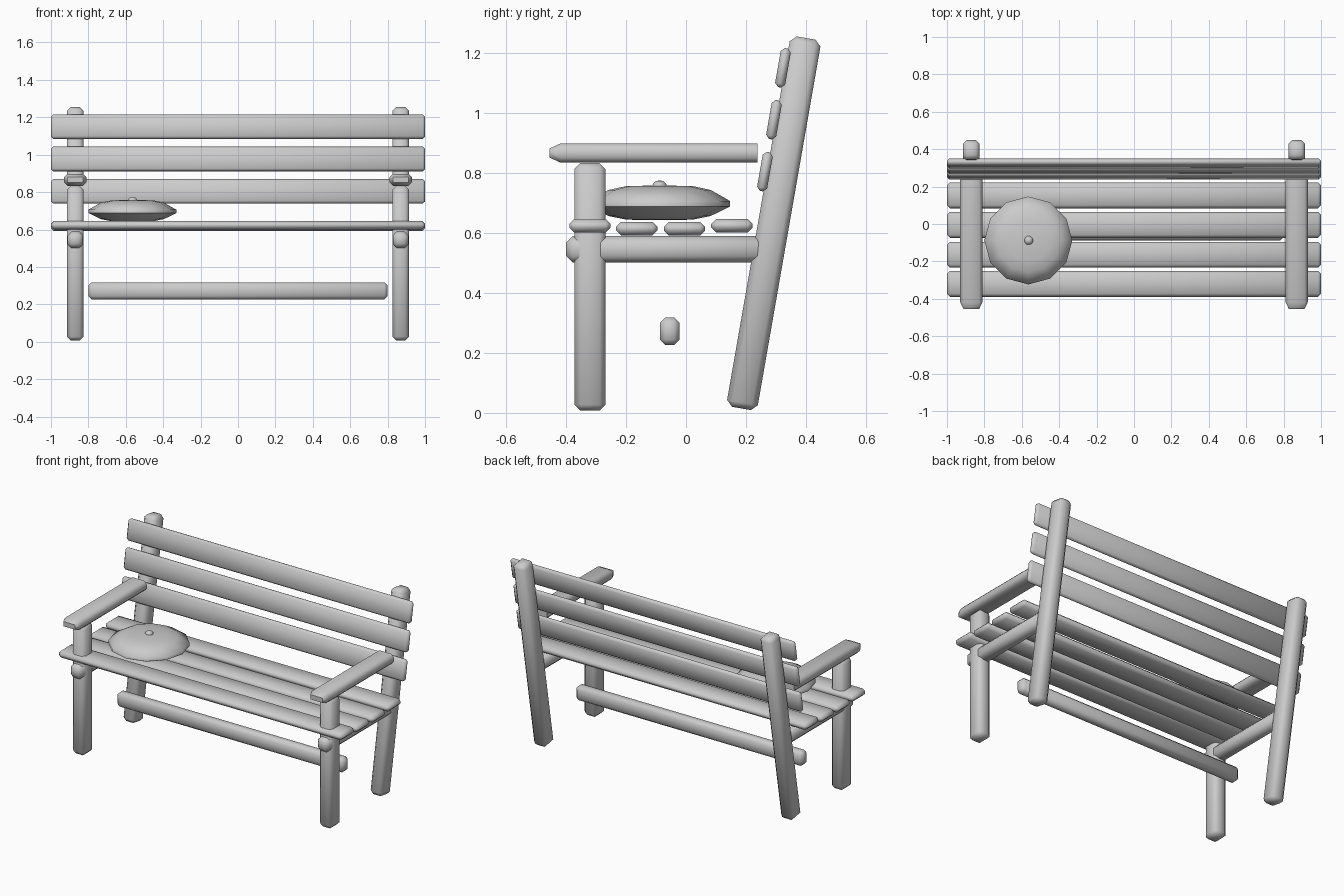
import bpy, bmesh, math
from mathutils import Vector

old = bpy.data.objects.get("Cube")
if old:
    bpy.data.objects.remove(old, do_unlink=True)

GREY = (0.6, 0.6, 0.6, 1)
mat = bpy.data.materials.new("plain grey")
mat.use_nodes = True
mat.diffuse_color = GREY
mat.node_tree.nodes["Principled BSDF"].inputs["Base Color"].default_value = GREY


def finish(name, bm, centre, tilt=0, angle=50):
    """Turn a bmesh into a shaded object."""
    bmesh.ops.recalc_face_normals(bm, faces=bm.faces)
    mesh = bpy.data.meshes.new(name)
    bm.to_mesh(mesh)
    bm.free()
    ob = bpy.data.objects.new(name, mesh)
    bpy.context.collection.objects.link(ob)
    mesh.materials.append(mat)
    ob.location = centre
    ob.rotation_euler.x = tilt
    bpy.ops.object.select_all(action='DESELECT')
    ob.select_set(True)
    bpy.context.view_layer.objects.active = ob
    bpy.ops.object.shade_smooth_by_angle(angle=math.radians(angle))
    return ob


def plank(name, centre, size, bevel, tilt=0, nose=False):
    """Chamfered timber; a nose also tapers the front end."""
    bm = bmesh.new()
    bmesh.ops.create_cube(bm, size=1)
    bmesh.ops.scale(bm, vec=size, verts=bm.verts)
    edges = bm.edges[:]
    if nose:
        back = size[1] / 2 - 0.001
        edges = [e for e in edges if not all(v.co.y > back for v in e.verts)]
    bmesh.ops.bevel(bm, geom=edges, offset=bevel, segments=1, affect='EDGES')
    if nose:
        for v in bm.verts:
            if v.co.y < -size[1] / 2 + bevel * 1.5 and v.co.y > -size[1] / 2 + bevel / 2:
                v.co.y += 0.02
    return finish(name, bm, centre, tilt)


def lathe(name, centre, profile, sides):
    """Spin a radius/height profile about the vertical axis."""
    bm = bmesh.new()
    verts = [bm.verts.new((r, 0, z)) for r, z in profile]
    edges = [bm.edges.new(pair) for pair in zip(verts, verts[1:])]
    bmesh.ops.spin(bm, geom=verts + edges, cent=(0, 0, 0), axis=(0, 0, 1),
                   angle=math.tau, steps=sides)
    bmesh.ops.remove_doubles(bm, verts=bm.verts, dist=0.0005)
    return finish(name, bm, centre, angle=60)


LEAN = math.radians(-9.9)

# End frames, the same on both sides
for side, x in (("left", 0.87), ("right", -0.87)):
    plank(f"{side}_front_leg", (x, -0.32, 0.42), (0.09, 0.104, 0.825), 0.02)
    plank(f"{side}_back_leg", (x, 0.2925, 0.632), (0.09, 0.104, 1.253), 0.02, LEAN)
    plank(f"{side}_seat_rail", (x, -0.07, 0.545), (0.085, 0.66, 0.088), 0.022)
    plank(f"{side}_armrest", (x, -0.108, 0.866), (0.118, 0.694, 0.064), 0.017, nose=True)

# Seat slats
for i, (y, z) in enumerate(((-0.32, 0.623), (-0.164, 0.614), (-0.005, 0.614), (0.153, 0.624))):
    plank(f"seat_slat_{i + 1}", (0, y, z), (2, 0.138, 0.044), 0.016)

# Leaning back slats
for i in range(3):
    plank(f"back_slat_{i + 1}", (0, 0.263 + 0.03 * i, 0.804 + 0.173 * i),
          (2, 0.034, 0.132), 0.012, LEAN)

# Low stretcher between the ends
plank("stretcher", (0, -0.054, 0.272), (1.6, 0.066, 0.092), 0.018)

# Round cushion with its button
lathe("cushion", (-0.565, -0.088, 0.64),
      ((0, 0.118), (0.11, 0.116), (0.17, 0.103), (0.235, 0.066),
       (0.235, 0.048), (0.17, 0.016), (0.11, 0.004), (0, 0.002)), 12)
lathe("cushion_button", (-0.563, -0.088, 0.755),
      ((0, 0.02), (0.014, 0.017), (0.024, 0.007), (0.022, -0.005), (0, -0.008)), 10)
